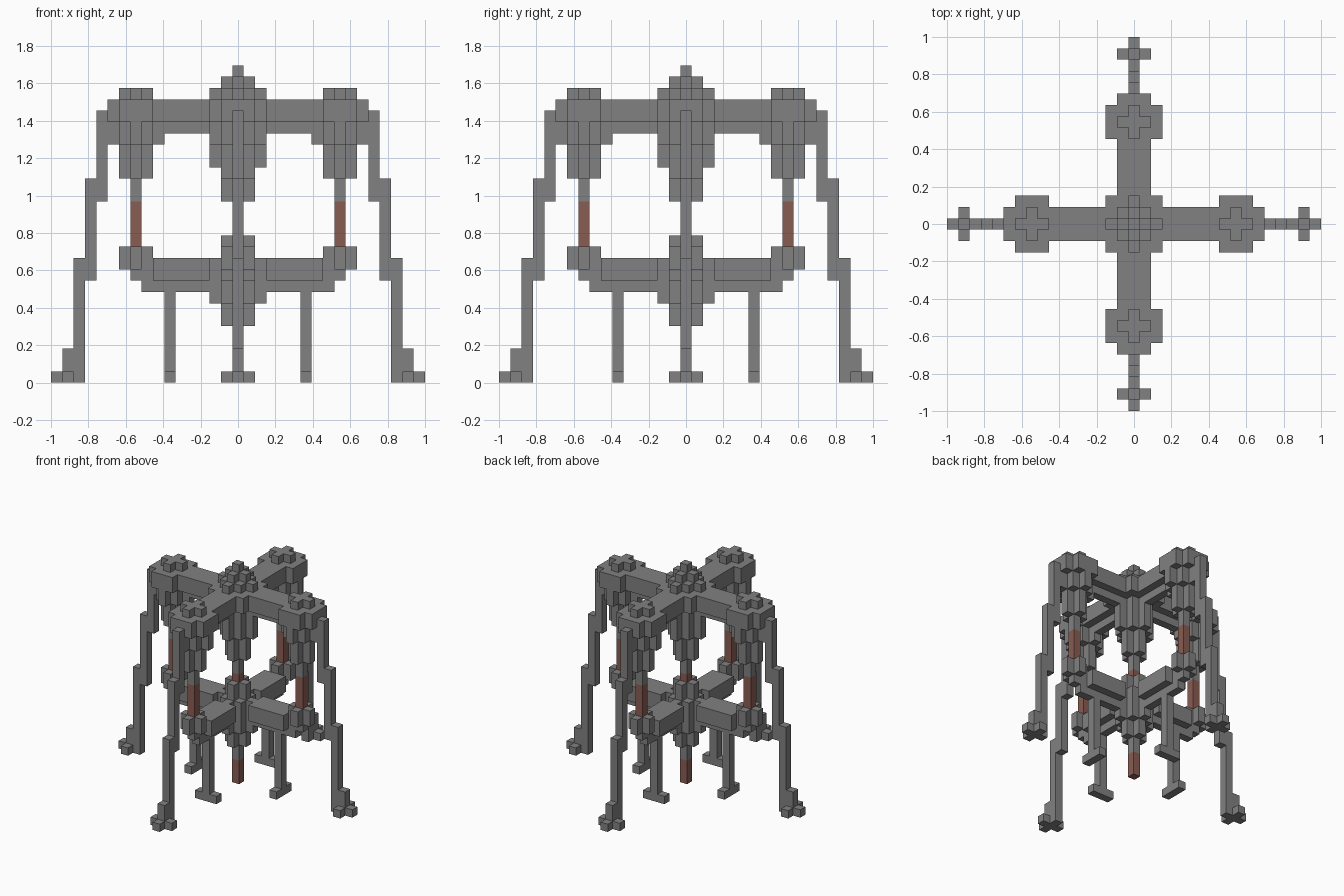
import bpy, bmesh, math
from mathutils import Vector

cube = bpy.data.objects.get("Cube")
if cube:
    bpy.data.objects.remove(cube)

U = 2 / 33                      # edge of one block
parts = {}                      # part name -> (material, set of block cells)


def make_material(name, rgb):
    mat = bpy.data.materials.new(name)
    mat.use_nodes = True
    mat.diffuse_color = (*rgb, 1)
    mat.node_tree.nodes["Principled BSDF"].inputs["Base Color"].default_value = (*rgb, 1)
    return mat


grey = make_material("stone grey", (0.22, 0.22, 0.22))
red = make_material("rust red", (0.25, 0.11, 0.085))


def box(xs, ys, zs):
    """Cells in inclusive ranges."""
    return {(x, y, z) for x in range(xs[0], xs[1] + 1)
            for y in range(ys[0], ys[1] + 1) for z in range(zs[0], zs[1] + 1)}


def block(cx, r, zs):
    """Square column of half width r."""
    return box((cx - r, cx + r), (-r, r), zs)


def plus(cx, r, zs):
    """Column with a plus-shaped section."""
    return box((cx - r, cx + r), (0, 0), zs) | box((cx, cx), (-r, r), zs)


def rounded(cx, zs):
    """Five-wide column with its corners cut."""
    return box((cx - 2, cx + 2), (-1, 1), zs) | box((cx - 1, cx + 1), (-2, 2), zs)


def add(name, mat, cells):
    parts[name] = (mat, cells)


def add_four(name, mat, cells):
    """Repeat a part on all four sides."""
    for side in ("left", "back", "right", "front"):
        add(f"{name}_{side}", mat, cells)
        cells = {(-y, x, z) for x, y, z in cells}


# Central hubs and the rod through them
add("upper_hub", grey, plus(0, 1, (16, 26)) | block(0, 1, (19, 25))
    | plus(0, 2, (19, 25)) | block(0, 2, (23, 24)) | {(0, 0, 27)})
add("lower_hub", grey, plus(0, 1, (5, 12)) | block(0, 1, (7, 10)) | plus(0, 2, (7, 10)))
add("center_rod", grey, box((0, 0), (0, 0), (14, 15)))
add("center_rod_red", red, {(0, 0, 13)})
add("bottom_rod", grey, box((0, 0), (0, 0), (3, 4)))
add("bottom_rod_red", red, box((0, 0), (0, 0), (0, 2)))

# Upper arms with their pods
add_four("upper_beam", grey, box((3, 6), (-1, 1), (23, 24)) | box((3, 6), (0, 0), (22, 22)))
add_four("upper_pod", grey, plus(9, 1, (18, 25)) | block(9, 1, (21, 22))
         | plus(9, 2, (21, 22)) | rounded(9, (23, 24)))

# Hanging rods
add_four("hanging_rod", grey, box((9, 9), (0, 0), (16, 17)))
add_four("hanging_rod_red", red, box((9, 9), (0, 0), (12, 15)))

# Lower arms with their end cups
add_four("lower_beam", grey, box((3, 7), (-1, 1), (9, 10)) | box((3, 8), (0, 0), (8, 8)))
add_four("lower_cup", grey, plus(9, 1, (10, 11)) | box((8, 9), (0, 0), (9, 9)))

# Stepped outer legs with cross feet
add_four("outer_leg", grey, box((12, 12), (0, 0), (16, 23)) | box((13, 13), (0, 0), (9, 17))
         | box((14, 14), (0, 0), (1, 10)) | box((15, 15), (0, 0), (1, 2)))
add_four("outer_foot", grey, plus(15, 1, (0, 0)))

# Short inner legs with bar feet
add_four("inner_leg", grey, box((6, 6), (0, 0), (1, 7)))
add_four("inner_foot", grey, box((6, 6), (-1, 1), (0, 0)))

solid = set().union(*(cells for _, cells in parts.values()))
AXES = [Vector(v) for v in ((1, 0, 0), (0, 1, 0), (0, 0, 1))]


def build(name, mat, cells):
    """Skin the exposed sides of the cells as one flat-faced mesh."""
    bm = bmesh.new()
    for cell in sorted(cells):
        center = Vector(cell) + Vector((0, 0, 0.5))
        for i in range(3):
            for s in (1, -1):
                n = AXES[i] * s
                if tuple(int(c) for c in Vector(cell) + n) in solid:
                    continue
                a, b = AXES[(i + 1) % 3], AXES[(i + 2) % 3] * s
                quad = [center + (n + p * a + q * b) / 2
                        for p, q in ((-1, -1), (1, -1), (1, 1), (-1, 1))]
                bm.faces.new([bm.verts.new(v * U) for v in quad])
    bmesh.ops.remove_doubles(bm, verts=bm.verts[:], dist=U / 100)
    bmesh.ops.dissolve_limit(bm, angle_limit=math.radians(1),
                             verts=bm.verts[:], edges=bm.edges[:])
    mesh = bpy.data.meshes.new(name)
    bm.to_mesh(mesh)
    bm.free()
    mesh.materials.append(mat)
    bpy.context.collection.objects.link(bpy.data.objects.new(name, mesh))


for part, (material, part_cells) in parts.items():
    build(part, material, part_cells)
